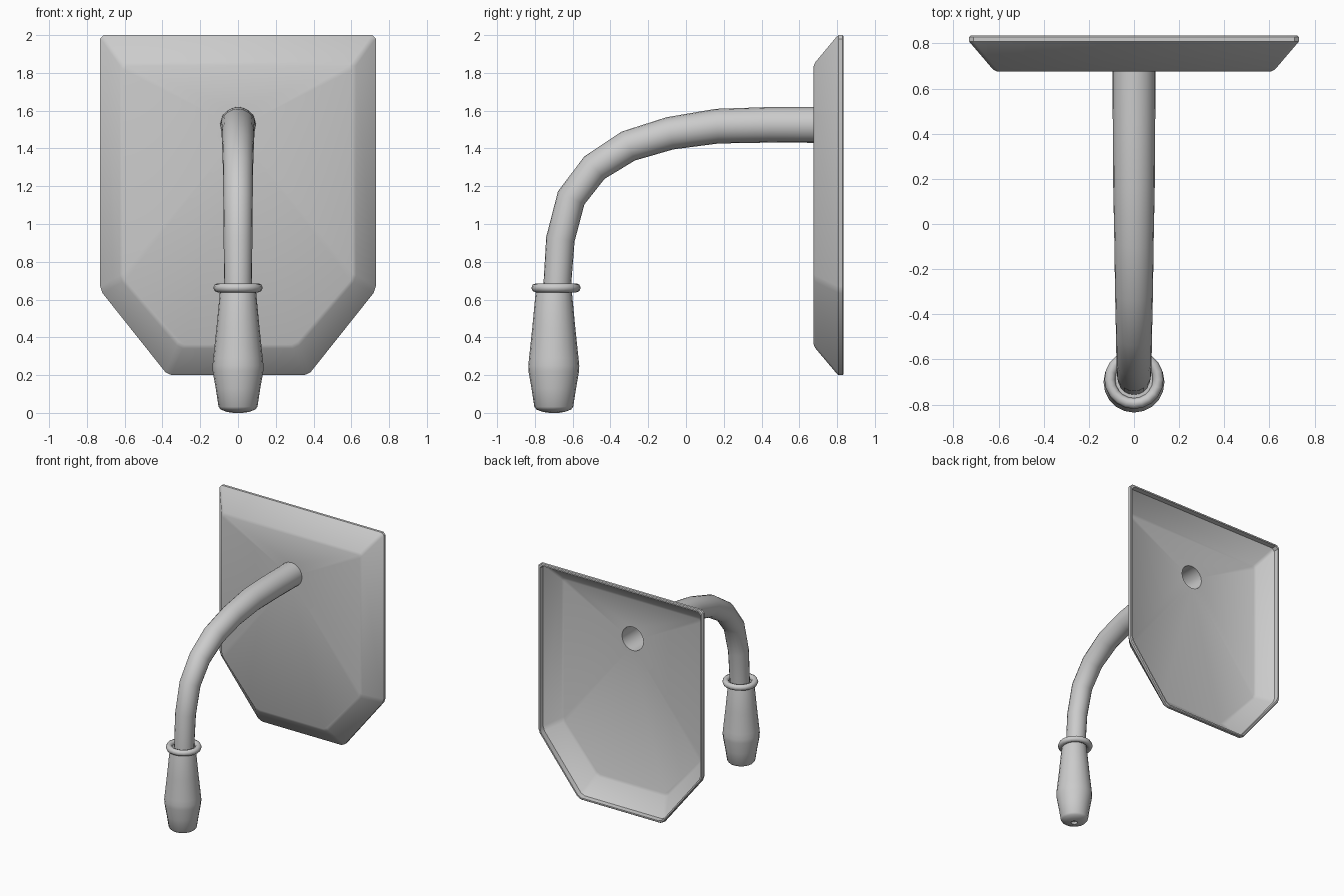
import bpy, bmesh, math
from mathutils import Vector

if "Cube" in bpy.data.objects:
    bpy.data.objects.remove(bpy.data.objects["Cube"])


def finish(bm, name, angle=35):
    bmesh.ops.recalc_face_normals(bm, faces=bm.faces[:])
    mesh = bpy.data.meshes.new(name)
    bm.to_mesh(mesh)
    bm.free()
    ob = bpy.data.objects.new(name, mesh)
    bpy.context.collection.objects.link(ob)
    bpy.ops.object.select_all(action='DESELECT')
    ob.select_set(True)
    bpy.context.view_layer.objects.active = ob
    bpy.ops.object.shade_smooth_by_angle(angle=math.radians(angle))
    return ob


def bridge(bm, a, b):
    n = len(a)
    for i in range(n):
        bm.faces.new((a[i], a[(i + 1) % n], b[(i + 1) % n], b[i]))


def loft(bm, rings, closed=False):
    loops = [[bm.verts.new(p) for p in r] for r in rings]
    for a, b in zip(loops, loops[1:]):
        bridge(bm, a, b)
    if closed:
        bridge(bm, loops[-1], loops[0])
    return loops


def circle(c, r, n, u, v):
    return [c + r * (math.cos(2 * math.pi * i / n) * u + math.sin(2 * math.pi * i / n) * v)
            for i in range(n)]


X, Y, Z = Vector((1, 0, 0)), Vector((0, 1, 0)), Vector((0, 0, 1))
SIDES = 20


def shield(y, half, top, side_z, foot, bottom, cut=0.02):
    """Six-cornered outline at depth y with every corner trimmed."""
    right = [Vector((half, y, top)), Vector((half, y, side_z)), Vector((foot, y, bottom))]
    pts = right + [Vector((-p.x, p.y, p.z)) for p in reversed(right)]
    out = []
    for i, p in enumerate(pts):
        for q in (pts[i - 1], pts[(i + 1) % 6]):
            out.append(p + (q - p).normalized() * cut)
    return out


# Wall plate: dished sheet with a rolled rim, open behind the arm
bm = bmesh.new()
loops = loft(bm, [
    shield(0.676, 0.608, 1.837, 0.716, 0.302, 0.362),
    shield(0.685, 0.625, 1.857, 0.708, 0.312, 0.342),
    shield(0.796, 0.720, 1.990, 0.655, 0.368, 0.210),
    shield(0.808, 0.730, 2.000, 0.650, 0.372, 0.200),
    shield(0.828, 0.730, 2.000, 0.650, 0.372, 0.200),
    shield(0.835, 0.724, 1.994, 0.653, 0.369, 0.206),
    shield(0.835, 0.713, 1.983, 0.658, 0.364, 0.217),
    shield(0.795, 0.711, 1.981, 0.659, 0.363, 0.219)])
hole = [bm.verts.new(p) for p in circle(Vector((0, 0.676, 1.525)), 0.095, SIDES, X, Z)]
edges = [bm.edges.new((hole[i], hole[(i + 1) % SIDES])) for i in range(SIDES)]
edges += [bm.edges.get((loops[0][i - 1], loops[0][i])) for i in range(len(loops[0]))]
bmesh.ops.triangle_fill(bm, edges=edges, use_beauty=True)
finish(bm, "wall_plate")

# Curved tapering arm: (y, z, radius)
path = [(0.676, 1.525, 0.095), (0.44, 1.525, 0.094), (0.165, 1.518, 0.092),
        (-0.085, 1.48, 0.087), (-0.305, 1.413, 0.084), (-0.485, 1.298, 0.080),
        (-0.608, 1.138, 0.078), (-0.665, 0.92, 0.076), (-0.684, 0.64, 0.073)]
bm = bmesh.new()
centres = [Vector((0, y, z)) for y, z, r in path]
rings = []
for i, c in enumerate(centres):
    before = centres[max(i - 1, 0)]
    after = centres[min(i + 1, len(path) - 1)]
    t = (after - c).normalized() + (c - before).normalized()
    rings.append(circle(c, path[i][2], SIDES, X, X.cross(t.normalized())))
loft(bm, rings)
finish(bm, "curved_arm", 45)

# Turned handle with a small recess underneath: (radius, z)
profile = [(0.018, 0.018), (0.024, 0.0), (0.058, 0.005), (0.092, 0.018), (0.103, 0.032),
           (0.118, 0.13), (0.134, 0.22), (0.135, 0.25), (0.131, 0.29), (0.114, 0.45),
           (0.096, 0.64), (0.090, 0.66)]
bm = bmesh.new()
loops = loft(bm, [circle(Vector((0, -0.70, z)), r, SIDES, X, Y) for r, z in profile])
bm.faces.new(loops[0])
bm.faces.new(loops[-1])
finish(bm, "handle")

# Collar ring where the arm enters the handle
bm = bmesh.new()
rings = []
for i in range(SIDES):
    a = 2 * math.pi * i / SIDES
    d = math.cos(a) * X + math.sin(a) * Y
    rings.append(circle(Vector((0, -0.688, 0.662)) + d * 0.107, 0.024, 8, d, Z))
loft(bm, rings, closed=True)
finish(bm, "collar_ring", 50)
